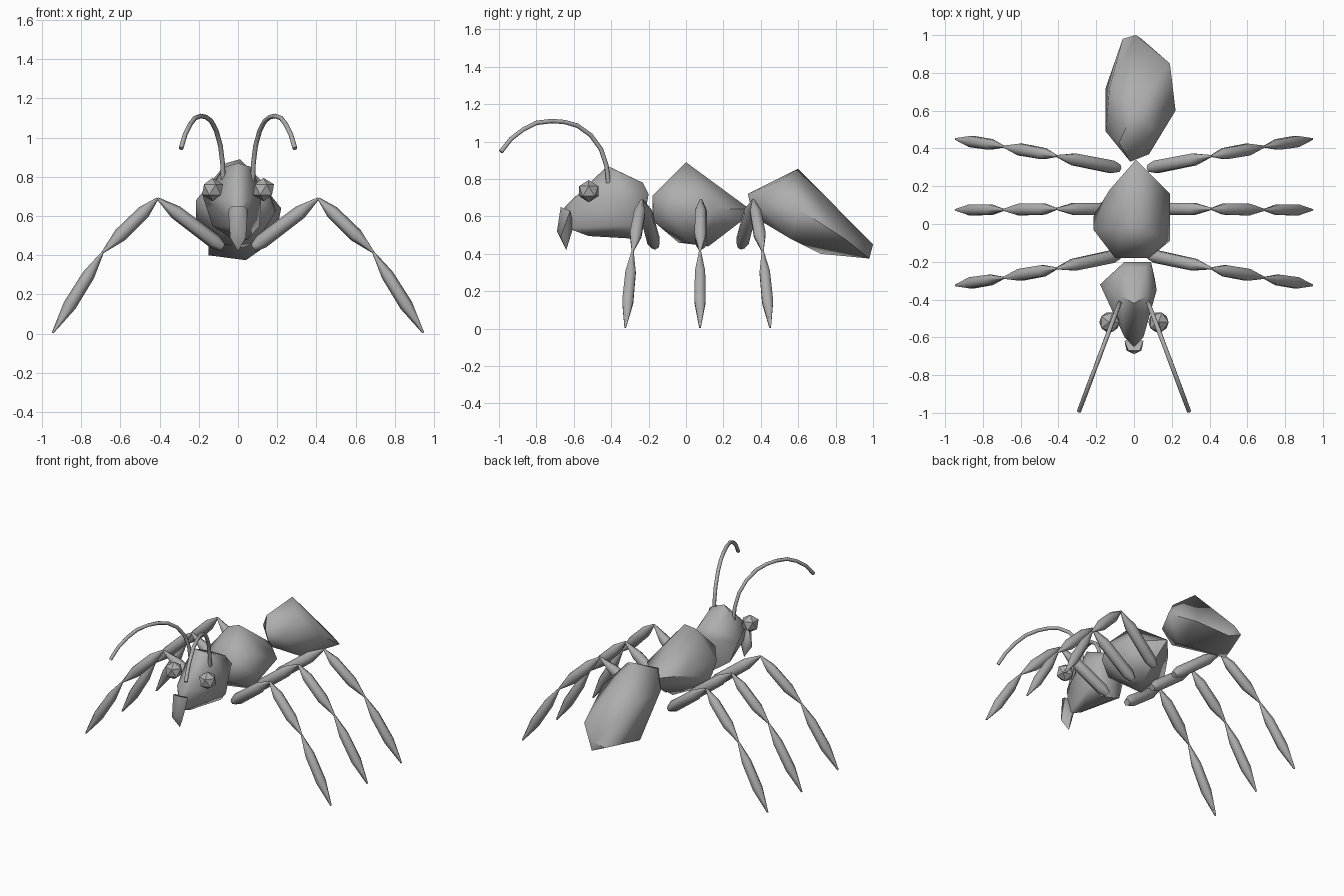
import bpy, bmesh, math
from mathutils import Vector

default_cube = bpy.data.objects.get("Cube")
if default_cube:
    bpy.data.objects.remove(default_cube, do_unlink=True)

grey = bpy.data.materials.new("plain grey")
grey.use_nodes = True
colour = (0.42, 0.42, 0.42, 1)
grey.diffuse_color = colour
grey.node_tree.nodes["Principled BSDF"].inputs["Base Color"].default_value = colour


def finish(name, bm, angle):
    """Turn a bmesh into a shaded object with the shared material."""
    bmesh.ops.recalc_face_normals(bm, faces=bm.faces)
    mesh = bpy.data.meshes.new(name)
    bm.to_mesh(mesh)
    bm.free()
    mesh.materials.append(grey)
    obj = bpy.data.objects.new(name, mesh)
    bpy.context.collection.objects.link(obj)
    bpy.ops.object.select_all(action="DESELECT")
    obj.select_set(True)
    bpy.context.view_layer.objects.active = obj
    bpy.ops.object.shade_smooth_by_angle(angle=math.radians(angle))
    return obj


def faceted_body(name, corners, angle=55):
    """Convex low-poly shell around corner points given in hundredths."""
    bm = bmesh.new()
    for corner in corners:
        bm.verts.new(Vector(corner) / 100)
    result = bmesh.ops.convex_hull(bm, input=bm.verts)
    unused = [v for v in result["geom_interior"] if isinstance(v, bmesh.types.BMVert)]
    bmesh.ops.delete(bm, geom=unused, context="VERTS")
    return finish(name, bm, angle)


def tube(name, path, radii, sides, angle=60):
    """Loft rings of the given radii along a path and cap both ends."""
    bm = bmesh.new()
    path = [Vector(p) for p in path]
    rings = []
    for i, (point, radius) in enumerate(zip(path, radii)):
        along = path[min(i + 1, len(path) - 1)] - path[max(i - 1, 0)]
        across = along.cross(Vector((0, 1, 0))).normalized()
        other = along.cross(across).normalized()
        ring = []
        for k in range(sides):
            a = math.tau * k / sides
            ring.append(bm.verts.new(point + radius * (across * math.cos(a) + other * math.sin(a))))
        rings.append(ring)
    for low, high in zip(rings, rings[1:]):
        for k in range(sides):
            n = (k + 1) % sides
            bm.faces.new((low[k], low[n], high[n], high[k]))
    bm.faces.new(rings[0])
    bm.faces.new(rings[-1])
    return finish(name, bm, angle)


# Abdomen, thorax and head: irregular faceted shells
faceted_body("abdomen", [
    (-2, 33, 72), (-1, 36, 60), (8, 37, 68), (-15, 49, 66), (-8, 43, 77),
    (0, 60, 85.5), (10, 50, 79), (22, 60, 64), (10, 56, 48), (-15, 72, 40),
    (-6, 98, 42), (1, 100, 45), (19, 85, 48), (4, 98, 37.5), (-13, 72, 66)])
faceted_body("thorax", [
    (1, 0, 89), (-6, -2, 87), (-21.5, -3, 68), (-21.5, 4, 58), (-13, 18, 64),
    (1, 34, 64), (3, 29, 57), (19, 16, 64), (19, -9, 62), (15, -8, 75),
    (8, -18, 71), (-10, -18, 70), (-7, -18, 58), (7, -17, 57),
    (-9, -4, 46), (9, 2, 46), (2, 12, 44)])
faceted_body("head", [
    (0, -42, 87), (-7, -38, 85), (7, -38, 85), (-18, -32, 70), (12, -35, 72),
    (-5, -20, 72), (9, -20, 72), (-6, -23, 78), (6, -23, 78), (11, -29, 55),
    (-13, -30, 55), (-4, -24, 49), (5, -26, 48), (0, -52, 49.5),
    (-5, -60, 68), (5, -60, 68), (0, -65, 65), (0, -64, 54)])

# Mouthpart hanging below the front of the head
faceted_body("mouthpart", [
    (-3, -67, 65), (3, -67, 65), (-5, -62, 63), (5, -62, 63), (0, -60, 55),
    (-4, -67, 49), (4, -67, 49), (0, -69, 52), (0, -64, 42)])

# Legs: start, two joints and foot, with y fanning outwards
joints_xz = [(0.08, 0.44), (0.41, 0.69), (0.69, 0.415), (0.945, 0.005)]
leg_rows = {
    "front": (-0.165, -0.235, -0.285, -0.325),
    "middle": (0.08, 0.08, 0.075, 0.075),
    "rear": (0.295, 0.36, 0.41, 0.45),
}
segment_profiles = {
    "upper": ((0, 0.022), (0.12, 0.038), (0.72, 0.036), (1, 0.006)),
    "middle": ((0, 0.006), (0.25, 0.034), (0.68, 0.036), (1, 0.006)),
    "lower": ((0, 0.006), (0.28, 0.032), (0.66, 0.034), (1, 0.005)),
}
for side, sign in (("left", 1), ("right", -1)):
    for row, ys in leg_rows.items():
        joints = [Vector((sign * x, y, z)) for (x, z), y in zip(joints_xz, ys)]
        for i, (part, profile) in enumerate(segment_profiles.items()):
            path = [joints[i].lerp(joints[i + 1], t) for t, r in profile]
            tube(f"{row}_{side}_leg_{part}", path, [r for t, r in profile], 6)

    # Eye: small faceted ball
    bm = bmesh.new()
    bmesh.ops.create_icosphere(bm, subdivisions=1, radius=0.06)
    bmesh.ops.translate(bm, verts=bm.verts, vec=(sign * 0.13, -0.52, 0.735))
    finish(f"{side}_eye", bm, 30)

    # Antenna: thin arched feeler leaning outwards
    arch = [(-0.415, 0.78), (-0.425, 0.87), (-0.455, 0.96), (-0.51, 1.035), (-0.58, 1.085),
            (-0.65, 1.105), (-0.72, 1.11), (-0.8, 1.1), (-0.87, 1.065),
            (-0.935, 1.015), (-0.99, 0.945)]
    path = [(sign * (0.075 + 0.375 * (-0.415 - y)), y, z) for y, z in arch]
    tube(f"{side}_antenna", path, [0.012] * len(path), 8)
